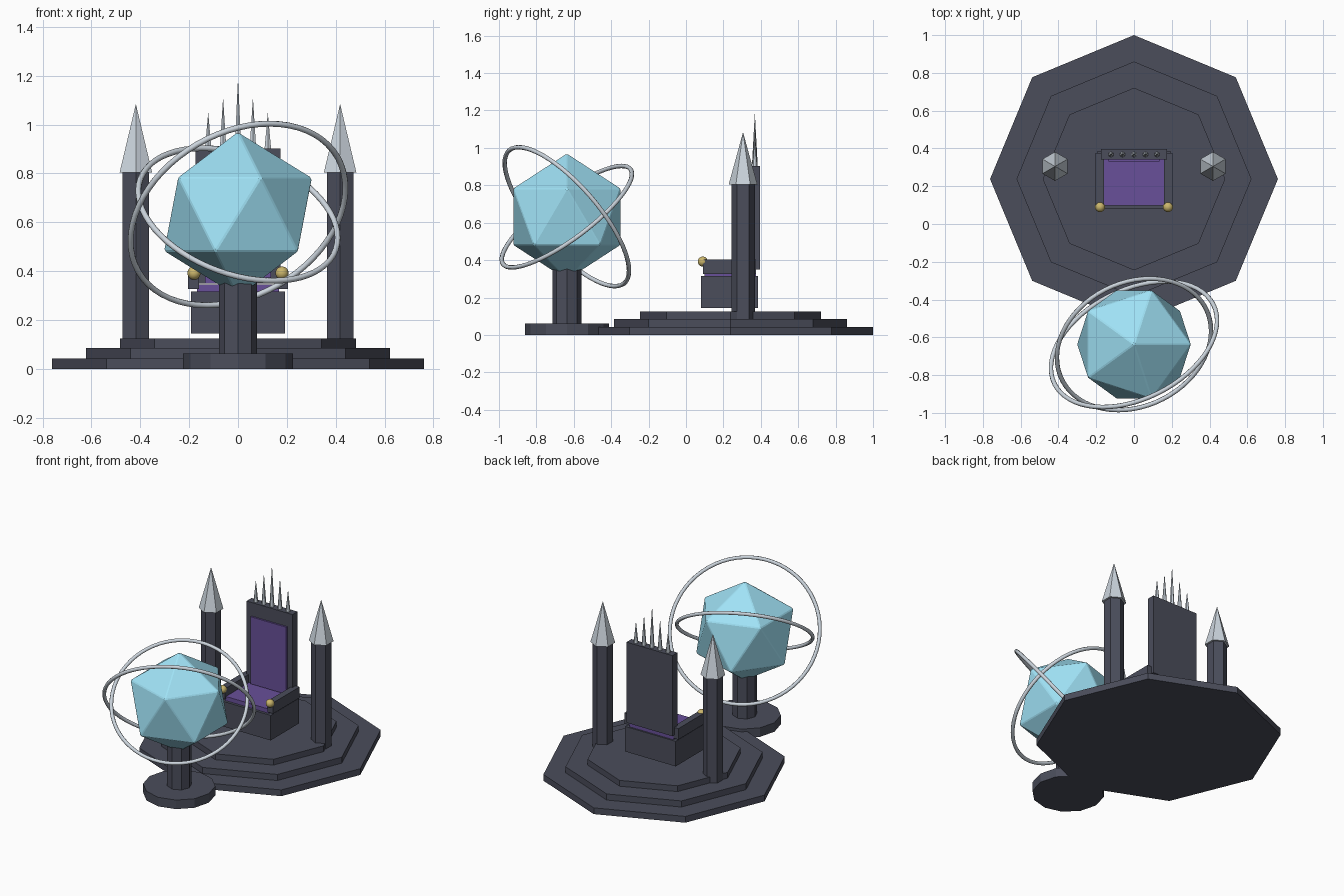
import bpy, bmesh
from math import radians, pi, sin, cos
from mathutils import Matrix, Vector

if "Cube" in bpy.data.objects:
    bpy.data.objects.remove(bpy.data.objects["Cube"])


def material(name, rgb):
    m = bpy.data.materials.new(name)
    m.diffuse_color = (*rgb, 1)
    m.use_nodes = True
    m.node_tree.nodes["Principled BSDF"].inputs["Base Color"].default_value = m.diffuse_color
    return m


STONE = material("dark_stone", (0.07, 0.075, 0.105))
PURPLE = material("purple_cloth", (0.14, 0.08, 0.32))
CRYSTAL = material("cyan_crystal", (0.35, 0.76, 0.92))
SILVER = material("silver", (0.60, 0.66, 0.72))
GOLD = material("gold", (0.60, 0.47, 0.15))


def finish(name, bm, mat, loc=(0, 0, 0), smooth=False):
    mesh = bpy.data.meshes.new(name)
    bmesh.ops.recalc_face_normals(bm, faces=bm.faces)
    for f in bm.faces:
        f.smooth = smooth
    bm.to_mesh(mesh)
    bm.free()
    mesh.materials.append(mat)
    ob = bpy.data.objects.new(name, mesh)
    ob.location = loc
    bpy.context.collection.objects.link(ob)
    return ob


def box(name, mat, x, y, z):
    bm = bmesh.new()
    bmesh.ops.create_cube(bm, size=1)
    bmesh.ops.scale(bm, vec=(x[1] - x[0], y[1] - y[0], z[1] - z[0]), verts=bm.verts)
    return finish(name, bm, mat, (sum(x) / 2, sum(y) / 2, sum(z) / 2))


def prism(name, mat, sides, r1, r2, x, y, z0, z1):
    bm = bmesh.new()
    bmesh.ops.create_cone(bm, cap_ends=True, segments=sides, radius1=r1, radius2=r2, depth=z1 - z0)
    bmesh.ops.remove_doubles(bm, verts=bm.verts, dist=1e-5)
    return finish(name, bm, mat, (x, y, (z0 + z1) / 2))


def ring(name, mat, major, minor, loc, rot, n=64, k=8):
    bm = bmesh.new()
    grid = [[bm.verts.new(((major + minor * cos(2 * pi * j / k)) * cos(2 * pi * i / n),
                           (major + minor * cos(2 * pi * j / k)) * sin(2 * pi * i / n),
                           minor * sin(2 * pi * j / k))) for j in range(k)] for i in range(n)]
    for i in range(n):
        for j in range(k):
            a, b = grid[i], grid[(i + 1) % n]
            bm.faces.new((a[j], b[j], b[(j + 1) % k], a[(j + 1) % k]))
    ob = finish(name, bm, mat, loc, smooth=True)
    ob.rotation_euler = [radians(a) for a in rot]
    return ob


# Stepped octagonal dais
for i, (r, z0, z1) in enumerate([(0.762, 0, 0.043), (0.622, 0.043, 0.085), (0.483, 0.085, 0.125)]):
    prism(f"dais_step_{i + 1}", STONE, 8, r, r, 0, 0.238, z0, z1)

# Throne seat, cushion and backrest
box("seat_block", STONE, (-0.192, 0.192), (0.08, 0.386), (0.144, 0.316))
box("seat_cushion", PURPLE, (-0.168, 0.168), (0.098, 0.375), (0.312, 0.345))
box("backrest", STONE, (-0.174, 0.174), (0.342, 0.396), (0.35, 0.903))
box("backrest_panel", PURPLE, (-0.135, 0.135), (0.330, 0.350), (0.35, 0.81))

# Crown of spikes on the backrest
for i, tip in enumerate([1.05, 1.112, 1.19, 1.112, 1.05]):
    prism(f"back_spike_{i + 1}", SILVER, 6, 0.016, 0, (i - 2) * 0.061, 0.368, 0.895, tip)

# Mirrored armrests, gold knobs and spired pillars
for side, s in (("left", -1), ("right", 1)):
    box(f"{side}_armrest", STONE, sorted((s * 0.16, s * 0.204)), (0.09, 0.375), (0.327, 0.402))
    bm = bmesh.new()
    bmesh.ops.create_uvsphere(bm, u_segments=16, v_segments=10, radius=0.027)
    finish(f"{side}_armrest_knob", bm, GOLD, (s * 0.18, 0.09, 0.392), smooth=True)
    prism(f"{side}_pillar", STONE, 6, 0.063, 0.063, s * 0.418, 0.305, 0.085, 0.803)
    prism(f"{side}_pillar_spire", SILVER, 6, 0.077, 0, s * 0.418, 0.305, 0.803, 1.084)

# Crystal pedestal
CY = -0.637
prism("pedestal_foot", STONE, 12, 0.225, 0.225, 0, CY, 0, 0.062)
prism("pedestal_column", STONE, 8, 0.077, 0.077, 0, CY, 0.06, 0.36)

# Faceted crystal with thin chamfered edges
centre = (0, CY, 0.632)
bm = bmesh.new()
bmesh.ops.create_icosphere(bm, subdivisions=1, radius=0.338)
crystal = finish("crystal", bm, CRYSTAL, centre)
bevel = crystal.modifiers.new("edge_chamfer", 'BEVEL')
bevel.width = 0.005
bevel.segments = 1

# Tilted orbit rings
ring("inner_orbit_ring", SILVER, 0.425, 0.012, centre, (35, 20, 0))
ring("outer_orbit_ring", SILVER, 0.470, 0.012, centre, (-45, -30, 0))
